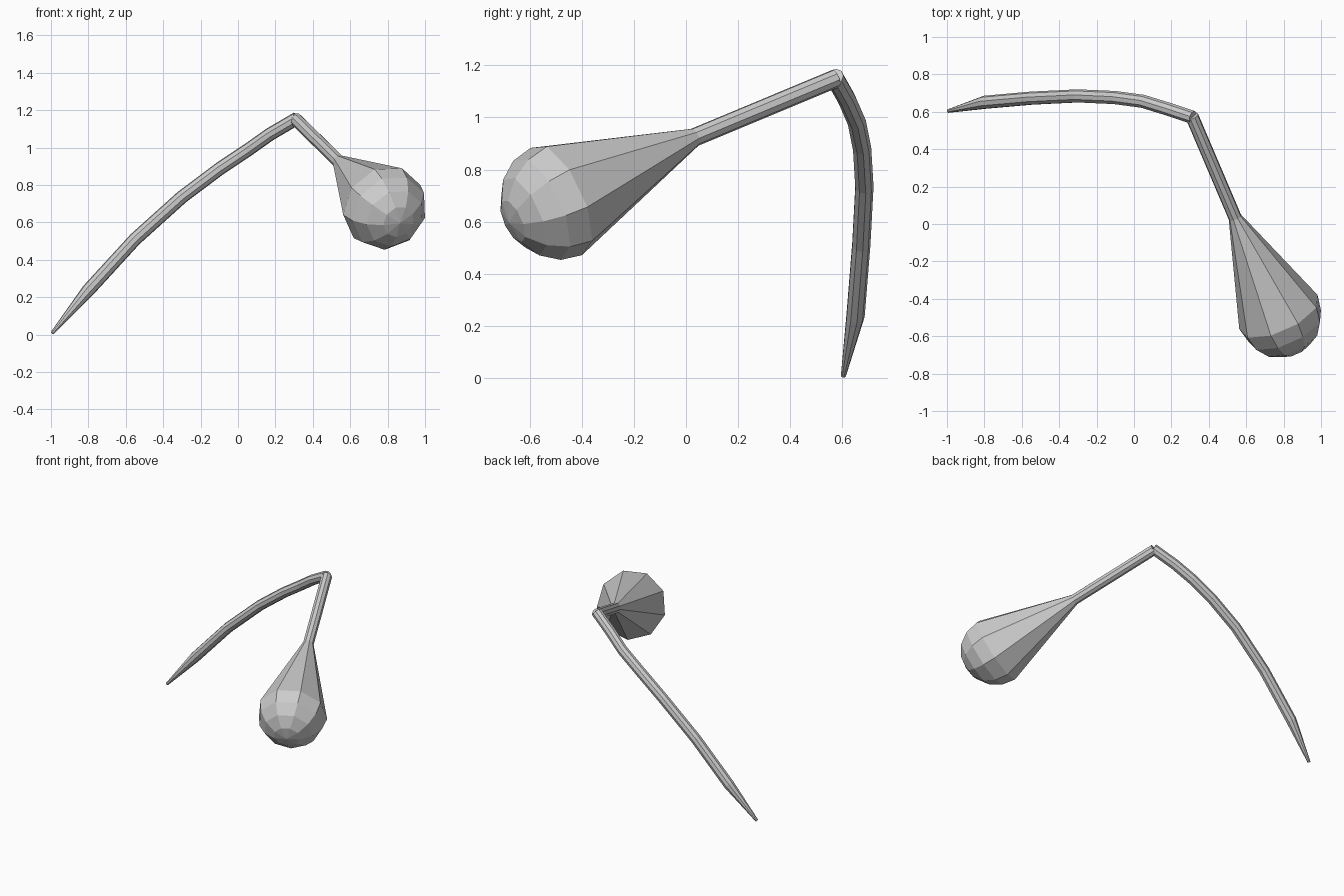
import bpy, bmesh
from math import sin, cos, pi
from mathutils import Vector

if "Cube" in bpy.data.objects:
    bpy.data.objects.remove(bpy.data.objects["Cube"])

SIDES = 9


def tube(name, points, radii, up, tip=None):
    """Flat-shaded tube swept along points; closed by caps or by a tip vertex."""
    pts = [Vector(p) for p in points]
    bm = bmesh.new()
    e1 = Vector(up)
    rings = []
    for i, (p, r) in enumerate(zip(pts, radii)):
        a = (pts[i] - pts[i - 1]).normalized() if i else Vector()
        b = (pts[i + 1] - pts[i]).normalized() if i < len(pts) - 1 else Vector()
        t = (a + b).normalized()
        e1 = (e1 - t * e1.dot(t)).normalized()
        e2 = t.cross(e1)
        rings.append([bm.verts.new(p + r * (e1 * cos(2 * pi * k / SIDES) + e2 * sin(2 * pi * k / SIDES)))
                      for k in range(SIDES)])
    for lo, hi in zip(rings, rings[1:]):
        for k in range(SIDES):
            j = (k + 1) % SIDES
            bm.faces.new((lo[k], lo[j], hi[j], hi[k]))
    bm.faces.new(rings[0][::-1])
    if tip is None:
        bm.faces.new(rings[-1])
    else:
        v = bm.verts.new(tip)
        for k in range(SIDES):
            bm.faces.new((rings[-1][k], rings[-1][(k + 1) % SIDES], v))
    bmesh.ops.recalc_face_normals(bm, faces=bm.faces)
    mesh = bpy.data.meshes.new(name)
    bm.to_mesh(mesh)
    bm.free()
    obj = bpy.data.objects.new(name, mesh)
    bpy.context.collection.objects.link(obj)
    return obj


# Curved arm, tapering to a narrow foot
path = [(0.315, 0.57, 1.155), (0.17, 0.618, 1.07), (0.05, 0.655, 0.985),
        (-0.1, 0.675, 0.885), (-0.3, 0.684, 0.735), (-0.55, 0.672, 0.51),
        (-0.8, 0.65, 0.237), (-0.993, 0.604, 0.008)]
tube("curved_arm", path, [0.036] * 7 + [0.01], (0, 0, 1))

# Straight neck flaring into a rounded bulb
start = Vector((0.31, 0.575, 1.15))
neck = Vector((0.54, 0.035, 0.925))
centre = Vector((0.777, -0.485, 0.685))
axis = (centre - neck).normalized()
R = 0.232
steps = [k * pi / 8 for k in range(4)]
points = [start, neck] + [centre + axis * R * sin(a) for a in steps]
radii = [0.036, 0.036] + [R * cos(a) for a in steps]
tube("bulb_with_neck", points, radii, (0.10, -0.045, 0.21), tip=centre + axis * R)
